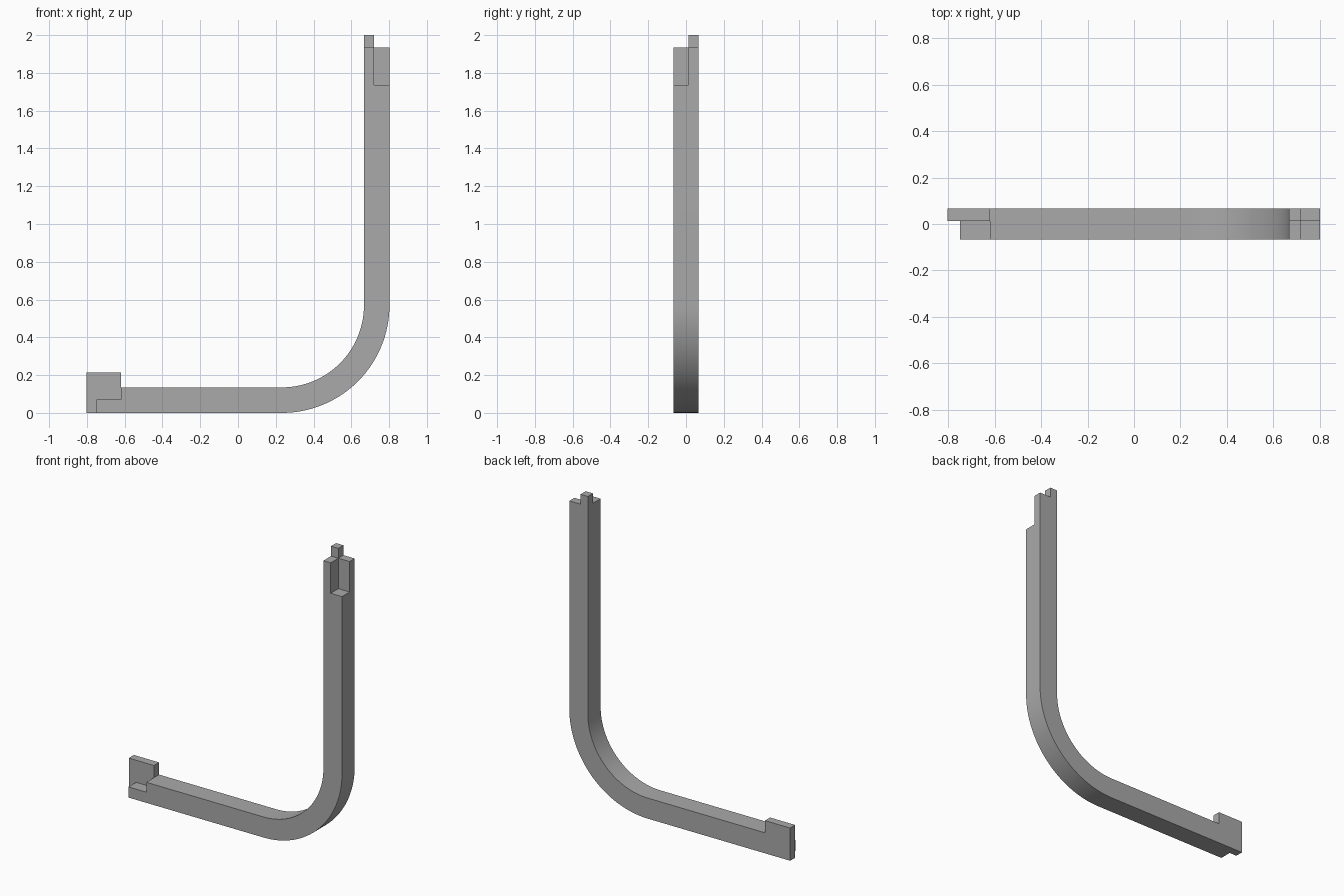
import bpy
import bmesh
from math import sin, cos, pi

cube = bpy.data.objects.get("Cube")
if cube:
    bpy.data.objects.remove(cube, do_unlink=True)

HALF = 0.066           # half the depth of the bar
SPLIT = 0.013          # depth at which the joint cuts stop
LEFT, RIGHT = -0.803, 0.802
THICK = 0.135
RADIUS = 0.57          # outer bend radius
SHOULDER, TOP = 1.935, 2.0
PRONG_X, HOOK_X = 0.72, -0.62

grey = bpy.data.materials.new("mid grey")
grey.use_nodes = True
grey.diffuse_color = (0.4, 0.4, 0.4, 1)
grey.node_tree.nodes["Principled BSDF"].inputs["Base Color"].default_value = grey.diffuse_color


def extrude_profile(name, points, y0, y1):
    """Extrude an x-z outline from y0 to y1."""
    bm = bmesh.new()
    face = bm.faces.new([bm.verts.new((x, y0, z)) for x, z in points])
    new = bmesh.ops.extrude_face_region(bm, geom=[face])["geom"]
    verts = [v for v in new if isinstance(v, bmesh.types.BMVert)]
    bmesh.ops.translate(bm, verts=verts, vec=(0, y1 - y0, 0))
    bmesh.ops.recalc_face_normals(bm, faces=bm.faces)
    mesh = bpy.data.meshes.new(name)
    bm.to_mesh(mesh)
    bm.free()
    mesh.materials.append(grey)
    obj = bpy.data.objects.new(name, mesh)
    bpy.context.collection.objects.link(obj)
    return obj


def bend(radius, steps=32):
    """Quarter arc from the horizontal leg up to the upright."""
    cx, cz = RIGHT - RADIUS, RADIUS
    angles = [pi / 2 * i / steps for i in range(steps + 1)]
    return [(cx + radius * sin(a), cz - radius * cos(a)) for a in angles]


# Bent bar with the end plate and the top prong in one outline
inner_x = RIGHT - THICK
outline = [(LEFT, 0)] + bend(RADIUS)
outline += [(RIGHT, SHOULDER), (PRONG_X, SHOULDER), (PRONG_X, TOP), (inner_x, TOP)]
outline += bend(RADIUS - THICK)[::-1]
outline += [(HOOK_X, THICK), (HOOK_X, 0.215), (LEFT, 0.215)]
bar = extrude_profile("bent_bar", outline, -HALF, HALF)

# Lap joints cut from the front half of both ends
end_cut = [(-1, -0.1), (-0.75, -0.1), (-0.75, 0.07), (HOOK_X, 0.07), (HOOK_X, 0.4), (-1, 0.4)]
top_cut = [(0.5, SHOULDER), (PRONG_X, SHOULDER), (PRONG_X, 1.735), (1, 1.735), (1, 2.2), (0.5, 2.2)]

bpy.ops.object.select_all(action="DESELECT")
bpy.context.view_layer.objects.active = bar
bar.select_set(True)
for name, profile in (("end_joint_cutter", end_cut), ("top_joint_cutter", top_cut)):
    cutter = extrude_profile(name, profile, -0.2, SPLIT)
    cutter.hide_render = True
    mod = bar.modifiers.new(name, "BOOLEAN")
    mod.operation = "DIFFERENCE"
    mod.solver = "EXACT"
    mod.object = cutter
    bpy.ops.object.modifier_apply(modifier=mod.name)
    bpy.data.objects.remove(cutter, do_unlink=True)

# Smooth bend with crisp edges
bpy.ops.object.shade_smooth_by_angle(angle=pi / 6)
